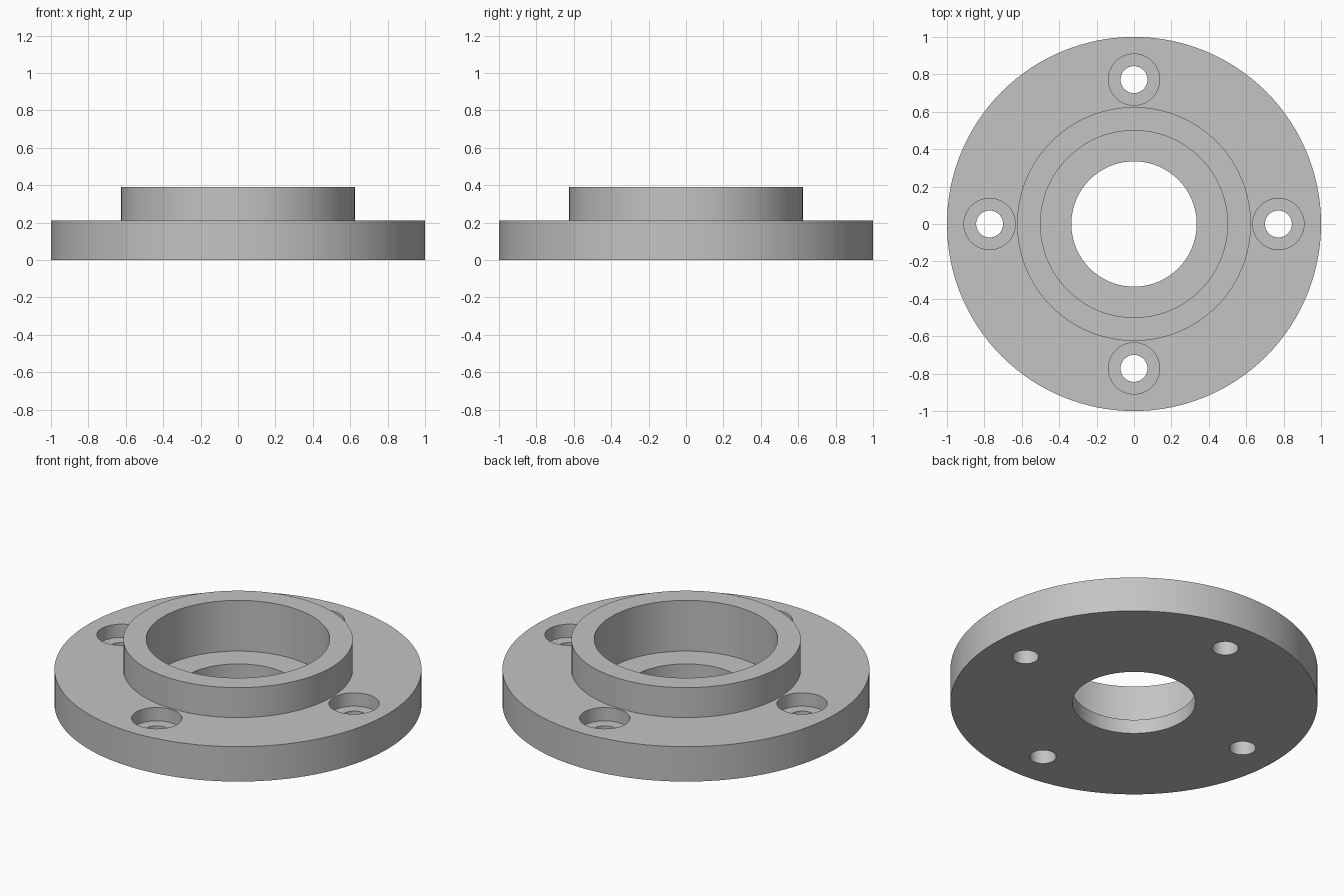
import bpy
from math import cos, sin, pi, radians

cube = bpy.data.objects.get("Cube")
if cube:
    bpy.data.objects.remove(cube, do_unlink=True)

# Plain machined grey
grey = bpy.data.materials.new("machined_grey")
grey.use_nodes = True
colour = (0.55, 0.55, 0.55, 1)
grey.diffuse_color = colour
grey.node_tree.nodes["Principled BSDF"].inputs["Base Color"].default_value = colour


def lathe(name, profile, segments, closed):
    """Turn a (radius, z) profile around z; an open profile gets end caps."""
    verts, faces = [], []
    count = len(profile)
    for i in range(segments):
        a = 2 * pi * i / segments
        verts += [(r * cos(a), r * sin(a), z) for r, z in profile]
    for i in range(segments):
        a, b = i * count, (i + 1) % segments * count
        for j in range(count if closed else count - 1):
            k = (j + 1) % count
            faces.append((a + j, b + j, b + k, a + k))
    if not closed:
        faces.append([i * count for i in reversed(range(segments))])
        faces.append([i * count + count - 1 for i in range(segments)])
    mesh = bpy.data.meshes.new(name)
    mesh.from_pydata(verts, [], faces)
    mesh.materials.append(grey)
    obj = bpy.data.objects.new(name, mesh)
    bpy.context.collection.objects.link(obj)
    return obj


# Main dimensions
base_top, boss_top = 0.21, 0.39
seat_z, bore = 0.085, 0.335
boss_r, recess_r = 0.625, 0.5
bolt_circle, bolt_r, head_r, head_z = 0.772, 0.072, 0.137, 0.13

# Flange disc with raised boss, stepped recess and centre bore
flange = lathe("flange_body", [
    (bore, 0), (1, 0), (1, base_top), (boss_r, base_top), (boss_r, boss_top),
    (recess_r, boss_top), (recess_r, seat_z), (bore, seat_z)], 128, True)

# Four counterbored bolt holes
for i in range(4):
    a = i * pi / 2
    cutter = lathe(f"bolt_hole_cutter_{i + 1}", [
        (bolt_r, -0.1), (bolt_r, head_z), (head_r, head_z), (head_r, 0.5)], 64, False)
    cutter.location = (bolt_circle * cos(a), bolt_circle * sin(a), 0)
    cutter.hide_render = True
    cutter.hide_set(True)
    cut = flange.modifiers.new(f"bolt_hole_{i + 1}", "BOOLEAN")
    cut.operation, cut.solver, cut.object = "DIFFERENCE", "EXACT", cutter

# Apply the cuts, drop the cutters, and shade the round walls smooth
bpy.context.view_layer.objects.active = flange
flange.select_set(True)
for name in [m.name for m in flange.modifiers]:
    cutter = flange.modifiers[name].object
    bpy.ops.object.modifier_apply(modifier=name)
    bpy.data.objects.remove(cutter, do_unlink=True)
bpy.ops.object.shade_smooth_by_angle(angle=radians(30))
